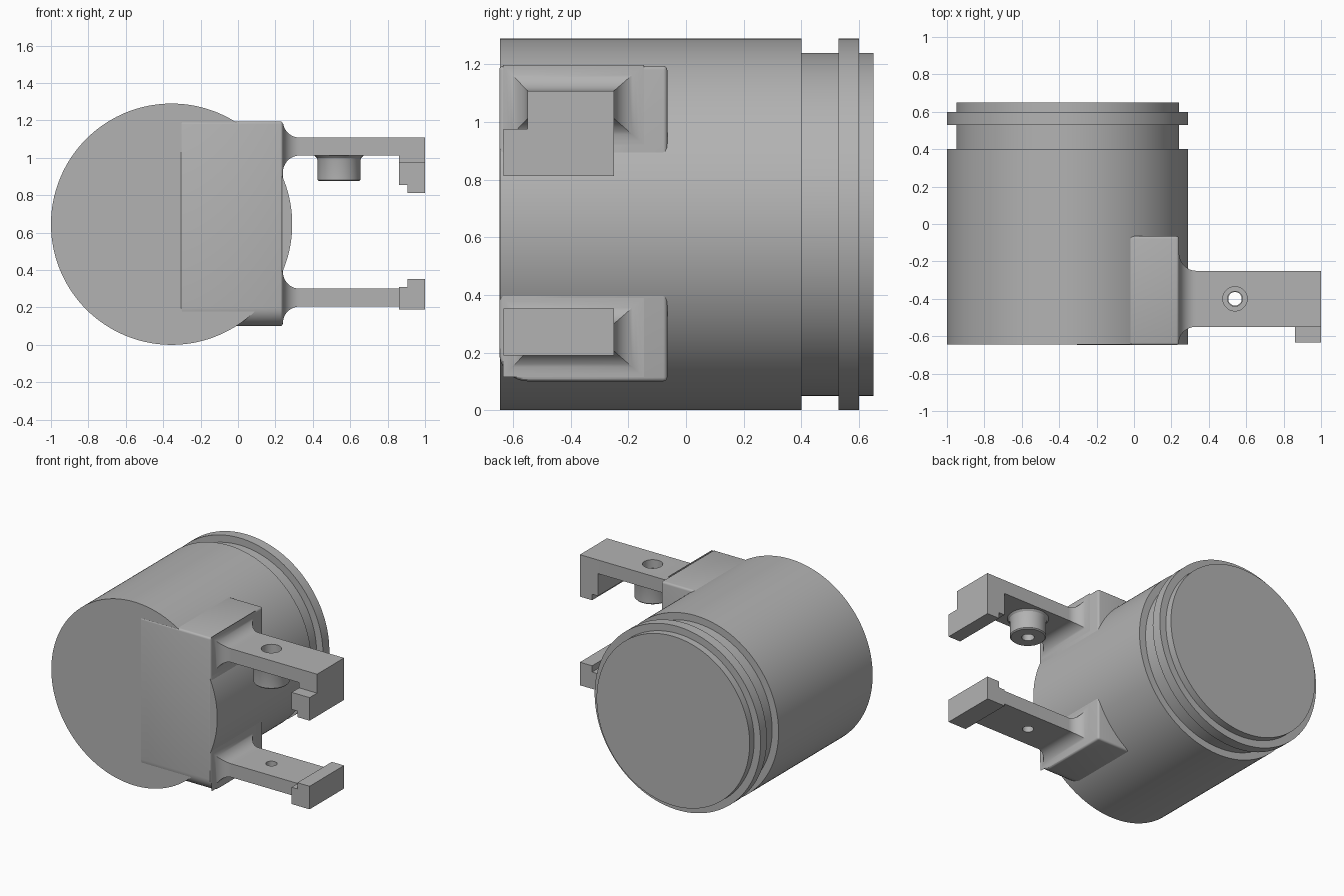
import bpy, bmesh, math
from mathutils import Matrix, Vector

default = bpy.data.objects.get("Cube")
if default:
    bpy.data.objects.remove(default, do_unlink=True)

# Single grey material
GREY = (0.45, 0.45, 0.45, 1)
grey = bpy.data.materials.new("grey")
grey.use_nodes = True
grey.diffuse_color = GREY
shader = grey.node_tree.nodes["Principled BSDF"]
shader.inputs["Base Color"].default_value = GREY
shader.inputs["Roughness"].default_value = 0.6


def finish(name, bm):
    bmesh.ops.recalc_face_normals(bm, faces=bm.faces)
    mesh = bpy.data.meshes.new(name)
    bm.to_mesh(mesh)
    bm.free()
    obj = bpy.data.objects.new(name, mesh)
    bpy.context.collection.objects.link(obj)
    mesh.materials.append(grey)
    return obj


def activate(obj):
    bpy.ops.object.select_all(action="DESELECT")
    obj.select_set(True)
    bpy.context.view_layer.objects.active = obj


def smooth(obj):
    activate(obj)
    bpy.ops.object.shade_smooth_by_angle(angle=math.radians(30))


def apply_all(obj):
    activate(obj)
    for mod in list(obj.modifiers):
        bpy.ops.object.modifier_apply(modifier=mod.name)


def loft(name, rings, close_loop=False):
    """Skin a list of equal-length point rings."""
    bm = bmesh.new()
    rows = [[bm.verts.new(p) for p in ring] for ring in rings]
    pairs = list(zip(rows, rows[1:]))
    if close_loop:
        pairs.append((rows[-1], rows[0]))
    for a, b in pairs:
        n = len(a)
        for i in range(n):
            bm.faces.new((a[i], a[(i + 1) % n], b[(i + 1) % n], b[i]))
    if not close_loop:
        bm.faces.new(rows[0])
        bm.faces.new(rows[-1])
    return finish(name, bm)


def lathe(name, profile, centre, axis="Z", sides=128, ring=False):
    """Turn (radius, height) points around an axis."""
    rot = Matrix.Rotation(-math.pi / 2, 3, "X") if axis == "Y" else Matrix.Identity(3)
    turns = [2 * math.pi * i / sides for i in range(sides)]
    rings = [[Vector(centre) + rot @ Vector((r * math.cos(t), r * math.sin(t), h))
              for t in turns] for r, h in profile]
    return loft(name, rings, ring)


def prism(name, outline, y0, y1):
    """Extrude an (x, z) outline along y."""
    return loft(name, [[(x, y, z) for x, z in outline] for y in (y0, y1)])


# Main drum with groove and rear flange
R, r = 0.645, 0.595
drum = lathe("drum", [(R, -0.645), (R, 0.4), (r, 0.4), (r, 0.53), (R, 0.53),
                      (R, 0.6), (r, 0.6), (r, 0.65)], (-0.355, 0, 0.645), "Y", 160)
smooth(drum)

# Mounting block set into the side of the drum
x0, x1, y0, y1, z0, z1 = -0.31, 0.24, -0.648, -0.065, 0.1, 1.195
bm = bmesh.new()
bmesh.ops.create_cube(bm, size=1)
for v in bm.verts:
    v.co = (x1 if v.co.x > 0 else x0, y1 if v.co.y > 0 else y0, z1 if v.co.z > 0 else z0)
low_front = [e for e in bm.edges
             if all(v.co.y < -0.6 and v.co.z < 0.2 for v in e.verts)]
bmesh.ops.bevel(bm, geom=low_front, offset=0.1, segments=8, profile=0.5, affect="EDGES")
block = finish("mounting_block", bm)
bevel = block.modifiers.new("soft_edges", "BEVEL")
bevel.width = 0.014
bevel.segments = 3
bevel.limit_method = "ANGLE"
apply_all(block)
smooth(block)


# Arms that flare out where they meet the block
def make_arm(name, low, high, bore, sink=0):
    flare = 0.09
    rings = []
    for i in range(13):
        t = math.pi / 2 * (1 - i / 12)
        o = flare * (1 - math.cos(t))
        x = 0.33 - flare * math.sin(t)
        ya, yb = -0.55 - o * 0.95, -0.25 + o * 1.15
        rings.append([(x, ya, low - o), (x, yb, low - o), (x, yb, high + o), (x, ya, high + o)])
    rings.append([(0.86, y, z) for _, y, z in rings[-1]])
    arm = loft(name, rings)
    cutters = [lathe("bore_cutter", [(bore, low - 0.1), (bore, high + 0.1)], (0.54, -0.4, 0), sides=48)]
    if sink:
        cutters.append(lathe("sink_cutter", [(sink, high - 0.06), (sink, high + 0.1)],
                             (0.54, -0.4, 0), sides=48))
    for cutter in cutters:
        cutter.hide_render = True
        cut = arm.modifiers.new("hole", "BOOLEAN")
        cut.operation = "DIFFERENCE"
        cut.solver = "EXACT"
        cut.object = cutter
    apply_all(arm)
    for cutter in cutters:
        bpy.data.objects.remove(cutter, do_unlink=True)
    smooth(arm)


make_arm("upper_arm", 1.012, 1.108, 0.04, 0.065)
make_arm("lower_arm", 0.205, 0.3, 0.036)

# Hollow boss under the upper arm
boss = lathe("screw_boss", [(0.04, 0.875), (0.108, 0.875), (0.115, 0.882), (0.115, 0.985),
                            (0.119, 1.0), (0.132, 1.013), (0.04, 1.013)],
             (0.54, -0.4, 0), sides=64, ring=True)
smooth(boss)

# Hooked tips of the arms
prism("upper_tip", [(0.86, 0.975), (1, 0.975), (1, 1.108), (0.86, 1.108)], -0.55, -0.25)
prism("upper_hook", [(0.86, 0.975), (0.86, 0.855), (0.905, 0.855), (0.905, 0.813),
                     (1, 0.813), (1, 0.975)], -0.633, -0.25)
prism("lower_hook", [(0.86, 0.19), (1, 0.19), (1, 0.352), (0.905, 0.352),
                     (0.905, 0.308), (0.86, 0.308)], -0.633, -0.25)
